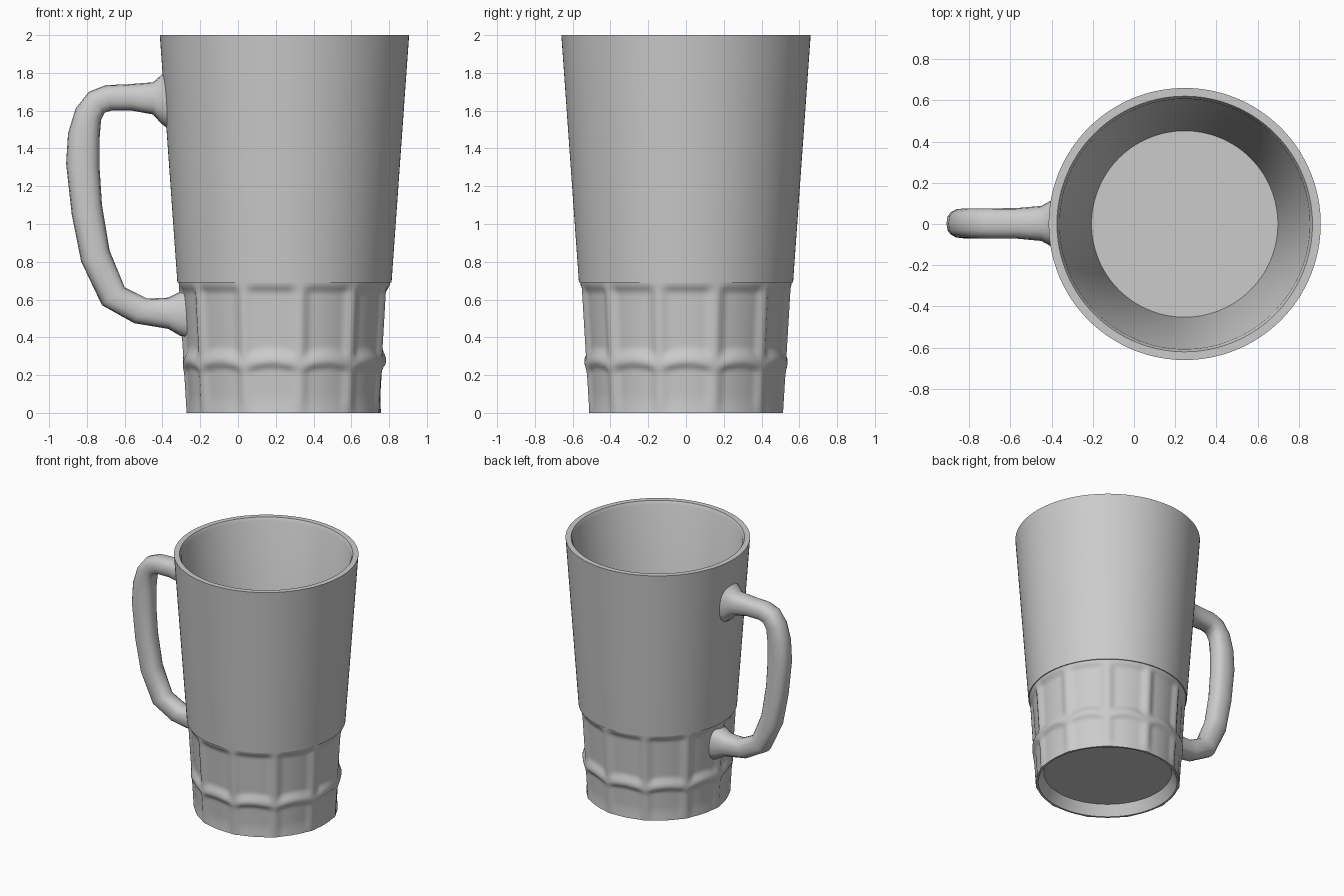
import bpy, bmesh, math
from mathutils import Vector

if "Cube" in bpy.data.objects:
    bpy.data.objects.remove(bpy.data.objects["Cube"])

CX = 0.246          # mug axis
PANELS, PER = 11, 16
N = PANELS * PER
START = math.radians(-81)   # angle of the first rib


def smooth(a, b, x):
    t = max(0.0, min(1.0, (x - a) / (b - a)))
    return t * t * (3 - 2 * t)


def add_object(name, bm, angle):
    bmesh.ops.recalc_face_normals(bm, faces=bm.faces)
    mesh = bpy.data.meshes.new(name)
    bm.to_mesh(mesh)
    bm.free()
    ob = bpy.data.objects.new(name, mesh)
    bpy.context.collection.objects.link(ob)
    bpy.ops.object.select_all(action='DESELECT')
    ob.select_set(True)
    bpy.context.view_layer.objects.active = ob
    bpy.ops.object.shade_smooth_by_angle(angle=math.radians(angle))
    return ob


def skin(bm, rings):
    """Join successive vertex loops and cap both ends."""
    loops = [[bm.verts.new(p) for p in r] for r in rings]
    for a, b in zip(loops, loops[1:]):
        n = len(a)
        for i in range(n):
            j = (i + 1) % n
            bm.faces.new((a[i], a[j], b[j], b[i]))
    bm.faces.new(loops[0])
    bm.faces.new(loops[-1])


def fluted_radius(i, z):
    """Pressed panels in two tiers, parted by a scalloped band."""
    t = abs(2 * (i % PER) / PER - 1)             # 1 on a rib, 0 mid panel
    rib = 0.518 + 0.042 * z / 0.69
    across = smooth(0, 0.4, 1 - t)
    band = 0.275 - 0.03 * t * t
    upper = smooth(band + 0.005, band + 0.08, z) * (1 - smooth(0.63, 0.685, z))
    lower = 1 - smooth(band - 0.045, band - 0.01, z)
    bulge = 0.004 * math.exp(-((z - band) / 0.03) ** 2)
    depth = 0.022 * upper + 0.016 * lower * smooth(-0.08, 0.1, z)
    return rib + bulge - depth * across


def ring(radius, z):
    pts = []
    for i in range(N):
        a = START + math.tau * i / N
        r = radius(i, z) if callable(radius) else radius
        pts.append((CX + r * math.cos(a), r * math.sin(a), z))
    return pts


# Body: recessed foot, fluted base, tapered wall, rim and hollow inside
profile = [(0.457, 0.08), (0.497, 0.0)]
profile += [(fluted_radius, 0.69 * k / 46) for k in range(47)]
profile += [(0.567, 0.69), (0.66, 2.0), (0.62, 2.0), (0.607, 1.975), (0.452, 0.12)]
bm = bmesh.new()
skin(bm, [ring(r, z) for r, z in profile])
add_object("mug_body", bm, 38)

# Handle: outer x, z, inner x, z and half width of each cross-section
sections = [
    (-0.365, 1.83, -0.365, 1.50, 0.125),
    (-0.405, 1.79, -0.405, 1.53, 0.11),
    (-0.45, 1.75, -0.45, 1.58, 0.085),
    (-0.58, 1.74, -0.56, 1.60, 0.074),
    (-0.70, 1.735, -0.67, 1.60, 0.073),
    (-0.79, 1.70, -0.705, 1.59, 0.073),
    (-0.86, 1.61, -0.725, 1.55, 0.073),
    (-0.90, 1.48, -0.733, 1.45, 0.073),
    (-0.91, 1.32, -0.733, 1.30, 0.073),
    (-0.88, 1.05, -0.72, 1.10, 0.073),
    (-0.83, 0.80, -0.68, 0.86, 0.073),
    (-0.72, 0.57, -0.60, 0.665, 0.073),
    (-0.55, 0.475, -0.48, 0.605, 0.074),
    (-0.37, 0.445, -0.37, 0.61, 0.08),
    (-0.31, 0.41, -0.31, 0.64, 0.095),
    (-0.265, 0.39, -0.265, 0.66, 0.10),
]
SIDES = 16
rings = []
for ox, oz, ix, iz, w in sections:
    outer, inner = Vector((ox, 0, oz)), Vector((ix, 0, iz))
    mid, half = (outer + inner) / 2, (outer - inner) / 2
    loop = []
    for k in range(SIDES):
        a = math.tau * k / SIDES
        c, s = math.cos(a), math.sin(a)
        u = math.copysign(abs(c) ** 0.8, c)      # slightly squared oval
        v = math.copysign(abs(s) ** 0.8, s)
        loop.append(mid + half * u + Vector((0, w * v + 0.003, 0)))
    rings.append(loop)
bm = bmesh.new()
skin(bm, rings)
add_object("handle", bm, 60)
